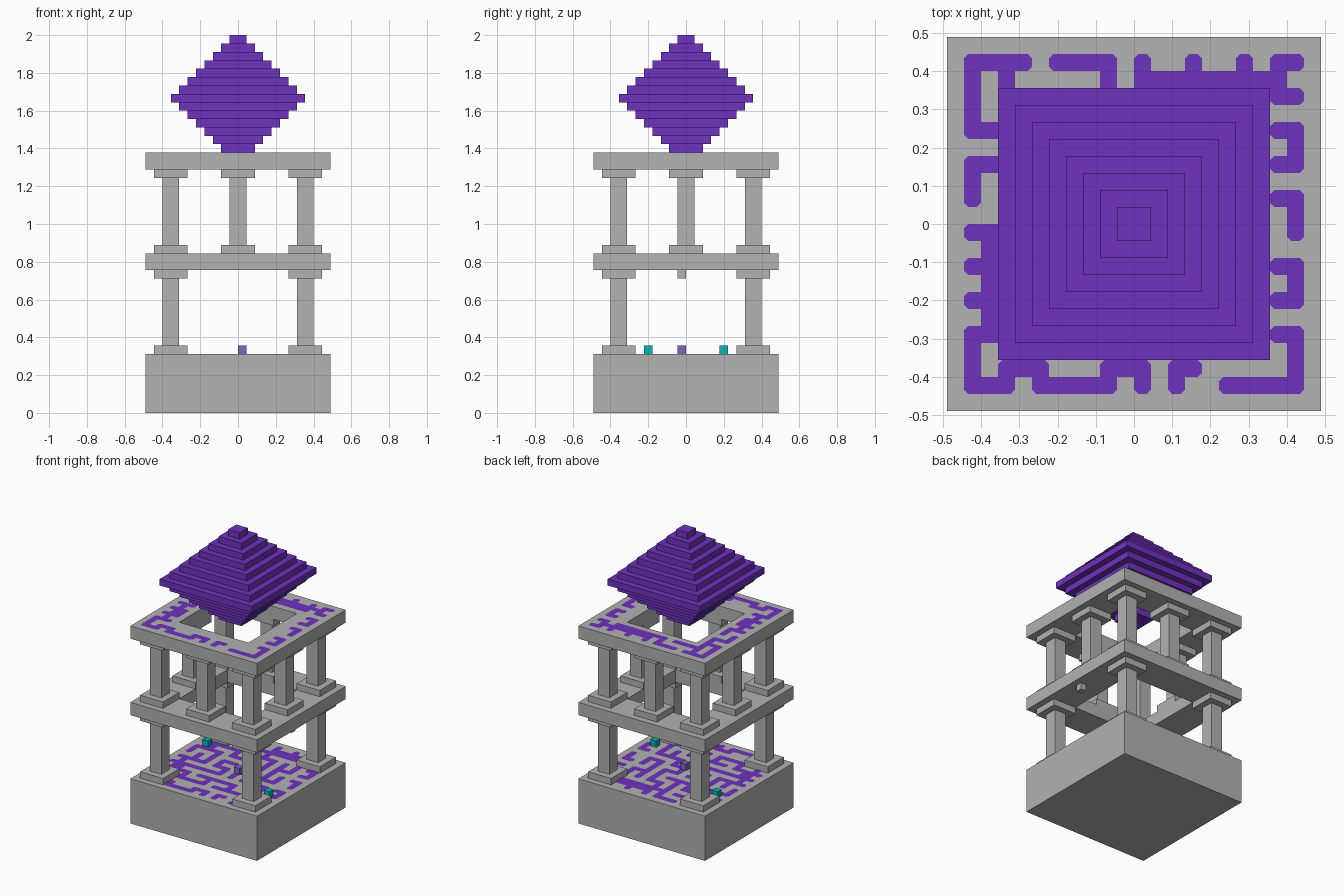
import bpy
import bmesh
import random
from mathutils import Matrix, Vector

U = 2 / 45  # one block of the building grid

old = bpy.data.objects.get("Cube")
if old:
    bpy.data.objects.remove(old, do_unlink=True)


def material(name, rgb):
    m = bpy.data.materials.new(name)
    m.use_nodes = True
    m.diffuse_color = (*rgb, 1)
    m.node_tree.nodes["Principled BSDF"].inputs["Base Color"].default_value = (*rgb, 1)
    return m


STONE = material("grey stone", (0.445, 0.445, 0.445))
PURPLE = material("deep purple", (0.156, 0.032, 0.515))
CYAN = material("cyan", (0.003, 0.456, 0.456))
LAVENDER = material("lavender", (0.223, 0.127, 0.515))


def finish(name, bm, mat):
    mesh = bpy.data.meshes.new(name)
    bm.to_mesh(mesh)
    bm.free()
    mesh.materials.append(mat)
    obj = bpy.data.objects.new(name, mesh)
    bpy.context.collection.objects.link(obj)


def add_box(bm, x, y, half, z0, z1):
    """Square block centred on x, y, measured in grid units."""
    size = Matrix.Diagonal((2 * half * U, 2 * half * U, (z1 - z0) * U, 1))
    place = Matrix.Translation(Vector((x, y, (z0 + z1) / 2)) * U)
    bmesh.ops.create_cube(bm, size=1, matrix=place @ size)


def block(name, mat, *dims):
    bm = bmesh.new()
    add_box(bm, *dims)
    finish(name, bm, mat)


def ring_slab(name, outer, inner, z0, z1):
    """Square slab with a square opening."""
    bm = bmesh.new()
    corners = [(-1, -1), (1, -1), (1, 1), (-1, 1)]
    profile = [(outer, z0), (outer, z1), (inner, z1), (inner, z0)]
    loops = [[bm.verts.new((sx * r * U, sy * r * U, z * U)) for sx, sy in corners]
             for r, z in profile]
    for i in range(4):
        a, b = loops[i], loops[(i + 1) % 4]
        for k in range(4):
            n = (k + 1) % 4
            bm.faces.new((a[k], a[n], b[n], b[k]))
    bmesh.ops.recalc_face_normals(bm, faces=bm.faces)
    finish(name, bm, STONE)


def column(name, x, y, z0, z1):
    """Square shaft with a foot and a capital one block high."""
    bm = bmesh.new()
    add_box(bm, x, y, 2, z0, z0 + 1)
    add_box(bm, x, y, 1, z0 + 1, z1 - 1)
    add_box(bm, x, y, 2, z1 - 1, z1)
    finish(name, bm, STONE)


def maze_cells():
    """Inlaid cells as (column, row from the back): a set border, a grown inside."""
    rows = {0: "####.####.#..#..#.##", 1: "#.#.....#.#########.",
            18: "#.###...###.##.....#", 19: "###.#####.#.#..#####"}
    sides = {0: "###.###.#.#.#.##", 1: "..#.#...#######.",
             18: "#.#.#.#...#.#.#.", 19: "#.###.###.###.##"}
    cells = {(c, r) for r, line in rows.items()
             for c, mark in enumerate(line) if mark == "#"}
    cells |= {(c, r) for c, line in sides.items()
              for r, mark in enumerate(line, 2) if mark == "#"}

    # Grow a branching path over every second inner cell
    rng = random.Random(4)
    stack = [(8, 8)]
    cells.add(stack[0])
    while stack:
        c, r = stack[-1]
        steps = [(dc, dr) for dc, dr in ((1, 0), (-1, 0), (0, 1), (0, -1))
                 if 2 <= c + 2 * dc <= 16 and 2 <= r + 2 * dr <= 16
                 and (c + 2 * dc, r + 2 * dr) not in cells]
        if not steps:
            stack.pop()
            continue
        dc, dr = rng.choice(steps)
        stack.append((c + 2 * dc, r + 2 * dr))
        cells |= {(c + dc, r + dr), stack[-1]}
    return cells


def maze_inlay(name, z, cells):
    """Flat inlay whose free corners are cut off."""
    bm = bmesh.new()
    for c, r in cells:
        x, y, pts = c - 9.5, 9.5 - r, []
        for sx, sy in ((-1, -1), (1, -1), (1, 1), (-1, 1)):
            px, py = x + sx / 2, y + sy / 2
            if (c + sx, r) in cells or (c, r - sy) in cells:
                pts.append((px, py))
            else:
                cut = [(px - sx / 4, py), (px, py - sy / 4)]
                pts += cut if sx * sy < 0 else cut[::-1]
        bm.faces.new([bm.verts.new((a * U, b * U, z * U + 0.002)) for a, b in pts])
    finish(name, bm, PURPLE)


# Base and the two open floors
block("base", STONE, 0, 0, 11, 0, 7)
ring_slab("middle_floor", 11, 6, 17, 19)
ring_slab("top_floor", 11, 6, 29, 31)

# Purple inlay on the base and around the top floor
maze = maze_cells()
rim = {(c, r) for c, r in maze if min(c, r, 19 - c, 19 - r) < 3}
maze_inlay("base_inlay", 7, maze)
maze_inlay("top_floor_inlay", 31, rim)

# Columns: four below, eight above
for x in (-8, 0, 8):
    for y in (-8, 0, 8):
        if x and y:
            column("lower_column", x, y, 7, 17)
        if x or y:
            column("upper_column", x, y, 19, 29)

# Small blocks on the base and under the middle floor
block("cyan_block_left", CYAN, 8.5, -4.5, 0.5, 7, 8)
block("cyan_block_right", CYAN, -8.5, 4.5, 0.5, 7, 8)
block("centre_block", LAVENDER, 0.5, -0.5, 0.5, 7, 8)
block("ceiling_block", STONE, 9.5, -0.5, 0.5, 16, 17)

# Floating stepped double pyramid
bm = bmesh.new()
for layer in range(14):
    half = layer + 2 if layer < 7 else 14 - layer
    add_box(bm, 0, 0, half, 31 + layer, 32 + layer)
finish("stepped_crystal", bm, PURPLE)
